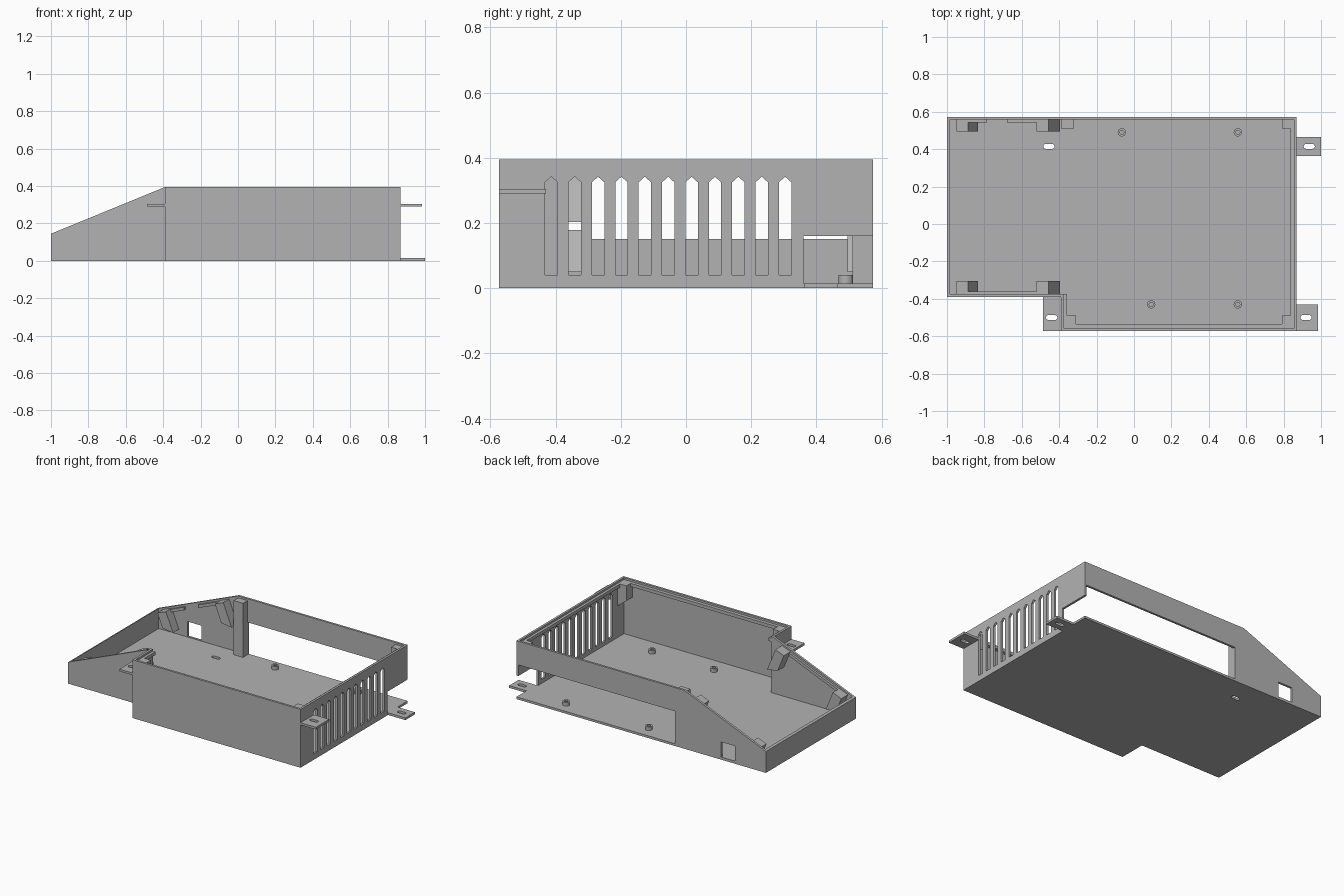
import bpy, bmesh, math
from mathutils import Vector

if "Cube" in bpy.data.objects:
    bpy.data.objects.remove(bpy.data.objects["Cube"])

grey = bpy.data.materials.new("plain grey")
grey.diffuse_color = (0.45, 0.45, 0.45, 1)
grey.use_nodes = True
grey.node_tree.nodes["Principled BSDF"].inputs["Base Color"].default_value = grey.diffuse_color

T = 0.015                      # sheet thickness
L, R, F, B = -1.0, 0.87, -0.573, 0.573
STEP_X, STEP_Y = -0.39, -0.39  # inner corner of the L-shaped outline
TOP, LOW = 0.395, 0.145
SLOPE = (TOP - LOW) / (STEP_X - L)


def slope_z(x):
    return LOW + (x - L) * SLOPE


def prism(name, pts, axis, a, b):
    """Extrude a 2D outline along an axis from a to b."""
    place = {'x': lambda p, d: (d, p[0], p[1]),
             'y': lambda p, d: (p[0], d, p[1]),
             'z': lambda p, d: (p[0], p[1], d)}[axis]
    bm = bmesh.new()
    face = bm.faces.new([bm.verts.new(place(p, a)) for p in pts])
    ext = bmesh.ops.extrude_face_region(bm, geom=[face])
    move = Vector(place((0, 0), b - a))
    bmesh.ops.translate(bm, vec=move, verts=[v for v in ext['geom'] if isinstance(v, bmesh.types.BMVert)])
    bmesh.ops.recalc_face_normals(bm, faces=bm.faces)
    me = bpy.data.meshes.new(name)
    bm.to_mesh(me)
    bm.free()
    me.materials.append(grey)
    ob = bpy.data.objects.new(name, me)
    bpy.context.collection.objects.link(ob)
    return ob


def box(name, x0, x1, y0, y1, z0, z1):
    return prism(name, [(x0, y0), (x1, y0), (x1, y1), (x0, y1)], 'z', z0, z1)


def cut(ob, cutter):
    mod = ob.modifiers.new("cut", 'BOOLEAN')
    mod.operation, mod.solver, mod.object = 'DIFFERENCE', 'EXACT', cutter
    cutter.hide_render = True
    cutter.hide_viewport = True
    cutter.display_type = 'WIRE'


def slot_cutter(x, y, z):
    """Rounded slot for screws."""
    pts = []
    for cx, start in ((0.017, -90), (-0.017, 90)):
        for i in range(9):
            a = math.radians(start + i * 22.5)
            pts.append((x + cx + 0.013 * math.cos(a), y + 0.013 * math.sin(a)))
    return prism("slot_cutter", pts, 'z', z - 0.03, z + 0.05)


# L-shaped floor plate with one slot
floor = prism("floor", [(L, STEP_Y), (STEP_X, STEP_Y), (STEP_X, F), (R, F), (R, B), (L, B)], 'z', 0, T)
cut(floor, slot_cutter(-0.455, 0.415, 0))

# back wall: sloped end, long open bay on the right, small port
back = prism("back_wall", [(L, 0), (-0.32, 0), (-0.32, 0.235), (R, 0.235), (R, TOP),
                           (STEP_X, TOP), (L, LOW)], 'y', B - T, B)
cut(back, box("port_cutter", -0.77, -0.665, B - 0.05, B + 0.05, 0.018, 0.12))

# front walls, step wall and low left wall
prism("front_slope_wall", [(L, 0), (STEP_X, 0), (STEP_X, TOP), (L, LOW)], 'y', STEP_Y, STEP_Y + T)
box("front_wall", STEP_X, R, F, F + T, 0, TOP)
box("step_wall", STEP_X, STEP_X + T, F, STEP_Y + T, 0, TOP)
prism("left_wall", [(L, 0), (L + T, 0), (L + T, slope_z(L + T)), (L, LOW)], 'y', STEP_Y, B)

# right wall with rear cutout and pointed vents
right = prism("right_wall", [(F, 0), (0.36, 0), (0.36, 0.16), (B, 0.16), (B, TOP), (F, TOP)],
              'x', R - T, R)
for i in range(11):
    y, w = -0.413 + i * 0.0717, 0.019
    cut(right, prism("vent_cutter", [(y - w, 0.04), (y + w, 0.04), (y + w, 0.325), (y, 0.342),
                                     (y - w, 0.325)], 'x', R - 0.08, R + 0.05))

# recessed ledge that carries the lid
LZ0, LZ1 = 0.36, 0.382
box("front_ledge", STEP_X + T, R - T, F + T, F + 0.038, LZ0, LZ1)
box("right_ledge", R - 0.033, R - T, F + T, B - T, LZ0, LZ1)
box("step_ledge", STEP_X + T, STEP_X + 0.033, F + T, STEP_Y + T, LZ0, LZ1)


# corner posts: one full height, the others short with a tapered underside
def short_post(x0, x1, y0, y1):
    inner, outer = (x0, x1) if x0 > 0 else (x1, x0)
    prism("corner_post", [(inner, 0.382), (outer, 0.382), (outer, 0.23), (inner, 0.28)], 'y', y0, y1)


short_post(0.79, R - T, 0.51, B - T)
short_post(0.79, R - T, F + T, -0.49)
short_post(STEP_X + T, -0.31, F + T, -0.49)
box("tall_post", STEP_X, -0.32, 0.51, B - T, T, 0.382)

# slanted lid blocks square to the sloping edge
n = Vector((SLOPE, -1)).normalized()
for x, length in ((-0.95, 0.14), (-0.52, 0.165)):
    a = Vector((x, slope_z(x) - 0.012))
    b = Vector((x + 0.063, slope_z(x + 0.063) - 0.012))
    pts = [a, b, b + n * length, a + n * (length - 0.04)]
    for y0, y1 in ((STEP_Y + T, -0.305), (0.495, B - T)):
        prism("slanted_block", pts, 'y', y0, y1)

# narrow sloping ledges between the blocks
for x0, x1, y0, y1 in ((-0.89, -0.52, STEP_Y + T, -0.36), (-0.89, -0.785, 0.542, B - T),
                       (-0.68, -0.52, 0.542, B - T)):
    prism("slope_ledge", [(x0, slope_z(x0) - 0.035), (x1, slope_z(x1) - 0.035),
                          (x1, slope_z(x1) - 0.014), (x0, slope_z(x0) - 0.014)], 'y', y0, y1)

# slotted mounting tabs
for x0, x1, y0, y1, z, sx, sy in ((R, 1.0, 0.363, 0.465, 0, 0.937, 0.415),
                                  (R, 0.985, F, -0.43, 0.29, 0.92, -0.5),
                                  (-0.487, STEP_X, F, STEP_Y, 0.29, -0.44, -0.5)):
    tab = box("mounting_tab", x0, x1, y0, y1, z, z + T)
    cut(tab, slot_cutter(sx, sy, z))

# hollow board standoffs
for x, y in ((-0.065, 0.49), (0.555, 0.49), (0.092, -0.43), (0.555, -0.43)):
    def ring(r):
        return [(x + r * math.cos(k * math.pi / 12), y + r * math.sin(k * math.pi / 12)) for k in range(24)]
    cut(prism("standoff", ring(0.022), 'z', T, 0.04),
        prism("standoff_cutter", ring(0.011), 'z', T + 0.003, 0.06))
